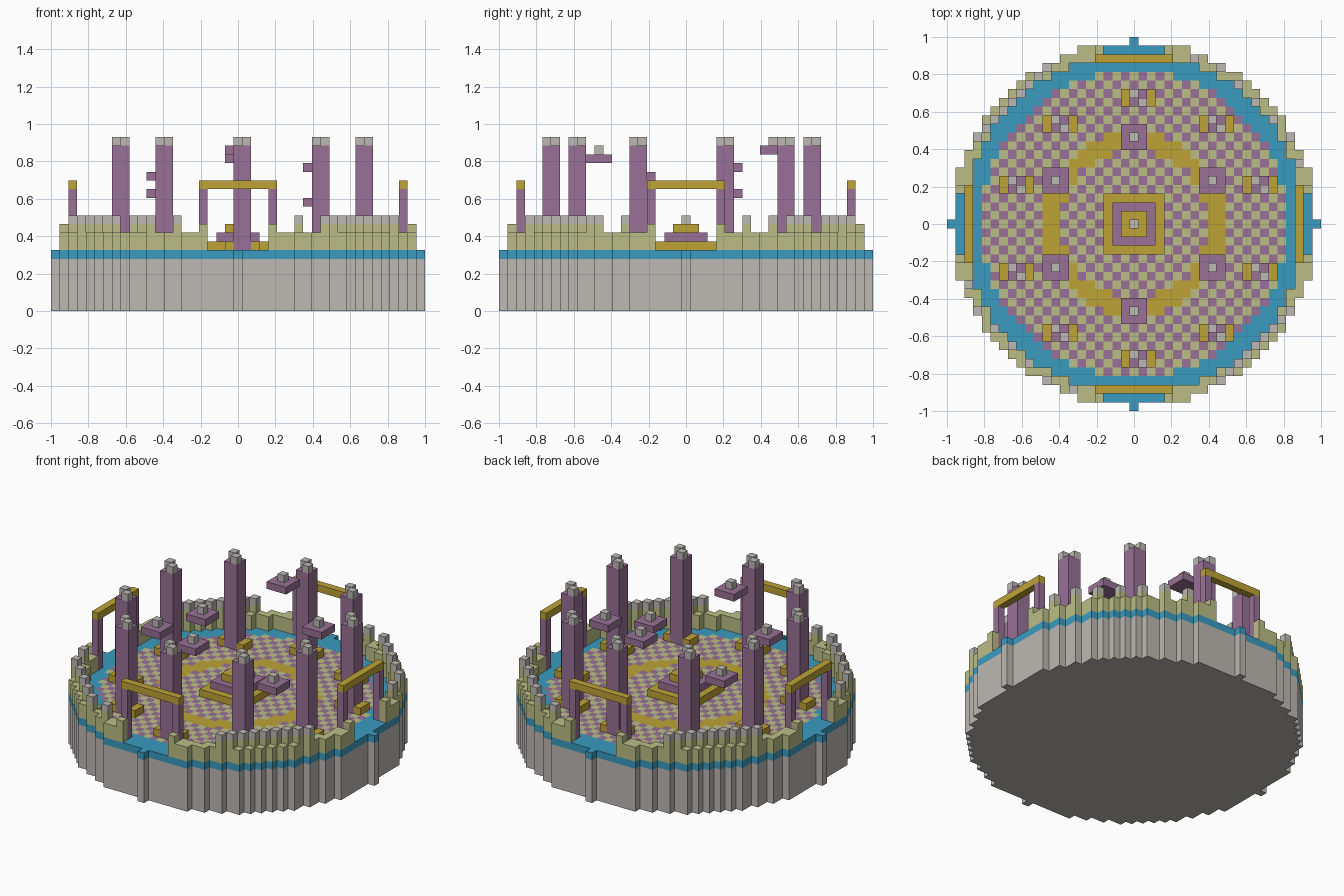
import bpy, bmesh, math

cube = bpy.data.objects.get("Cube")
if cube:
    bpy.data.objects.remove(cube, do_unlink=True)

U = 2 / 43      # size of one block
R = 21          # arena radius in blocks


def linear(c):
    c /= 255
    return c / 12.92 if c <= 0.04045 else ((c + 0.055) / 1.055) ** 2.4


def material(name, *rgb):
    m = bpy.data.materials.new(name)
    m.use_nodes = True
    col = tuple(linear(c) for c in rgb) + (1,)
    m.diffuse_color = col
    m.node_tree.nodes["Principled BSDF"].inputs["Base Color"].default_value = col
    return m


STONE = material("pale stone", 189, 185, 180)
SAND = material("sandy green", 187, 190, 134)
PURPLE = material("dusty purple", 152, 113, 150)
GOLD = material("old gold", 190, 163, 54)
BLUE = material("water blue", 58, 156, 192)


def blocks(name, cells, z0, z1, mat, top_rule=None):
    """Extrude a set of grid cells between two block heights, outer faces only."""
    cells = set(cells)
    mats = [mat] + [m for m in (SAND, PURPLE, GOLD) if top_rule]
    bm = bmesh.new()
    cache = {}

    def vert(x, y, z):
        key = (x, y, z)
        if key not in cache:
            cache[key] = bm.verts.new((x * U, y * U, z * U))
        return cache[key]

    for x, y in cells:
        ring = [(x - .5, y - .5), (x + .5, y - .5), (x + .5, y + .5), (x - .5, y + .5)]
        top = bm.faces.new([vert(*p, z1) for p in ring])
        if top_rule:
            top.material_index = mats.index(top_rule(x, y))
        bm.faces.new([vert(*p, z0) for p in reversed(ring)])
        for i, (dx, dy) in enumerate(((0, -1), (1, 0), (0, 1), (-1, 0))):
            if (x + dx, y + dy) not in cells:
                a, b = ring[i], ring[(i + 1) % 4]
                bm.faces.new([vert(*a, z0), vert(*b, z0), vert(*b, z1), vert(*a, z1)])
    me = bpy.data.meshes.new(name)
    bm.to_mesh(me)
    bm.free()
    for m in mats:
        me.materials.append(m)
    ob = bpy.data.objects.new(name, me)
    bpy.context.collection.objects.link(ob)
    return ob


def rect(x0, x1, y0, y1):
    return [(x, y) for x in range(x0, x1 + 1) for y in range(y0, y1 + 1)]


def square(x, y, r):
    return rect(x - r, x + r, y - r, y + r)


# Round base and the water layer whose top carries the tiled floor
disc = [(x, y) for x, y in square(0, 0, R) if x * x + y * y <= R * R]


def floor_rule(x, y):
    r = math.hypot(x, y)
    if r > 17.5:
        return BLUE
    if 8.5 <= r < 10.5:
        return GOLD
    return SAND if (x + y) % 2 else PURPLE


blocks("base", disc, 0, 6, STONE)
blocks("water_and_floor", disc, 6, 7, BLUE, floor_rule)

# Ring wall with four gate openings, gate piers and capped teeth
wall = [c for c in disc if math.hypot(*c) >= 19.5 and min(abs(c[0]), abs(c[1])) > 3]
piers = [c for c in wall if min(abs(c[0]), abs(c[1])) == 4]
teeth = [(x, y) for x, y in wall if (x - y) % 4 == 0 and min(abs(x), abs(y)) > 6
         or (x - y) % 4 == 0 and abs(abs(x) - abs(y)) < 3]
blocks("ring_wall", wall, 7, 9, SAND)
blocks("wall_teeth", set(teeth + piers), 9, 10, SAND)
blocks("teeth_caps", teeth, 10, 11, STONE)

# Gates: two posts and a lintel on each side
for side, (dx, dy) in {"front": (0, -1), "back": (0, 1), "left": (1, 0), "right": (-1, 0)}.items():
    span = [(19 * dx + t * dy, 19 * dy + t * dx) for t in range(-4, 5)]
    blocks(side + "_gate_posts", [span[0], span[-1]], 7, 14, PURPLE)
    blocks(side + "_gate_lintel", span, 14, 15, GOLD)

# Ten pillars with gold feet and two corner caps
for i in range(10):
    a = math.radians(90 + 36 * i)
    x, y = round(15 * math.cos(a)), round(15 * math.sin(a))
    n = str(i + 1)
    blocks("pillar_" + n, rect(x, x + 1, y - 1, y), 7, 19, PURPLE)
    blocks("pillar_caps_" + n, [(x, y), (x + 1, y - 1)], 19, 20, STONE)
    blocks("pillar_feet_" + n, rect(x - 1, x - 1, y - 1, y) + rect(x + 2, x + 2, y - 1, y),
           7, 8, GOLD)

# Floating platforms at differing heights
for i, z in enumerate((16, 18, 13, 15, 17, 12)):
    a = math.radians(30 + 60 * i)
    x, y = round(10 * math.cos(a)), round(10 * math.sin(a))
    blocks("platform_%d" % (i + 1), square(x, y, 1), z, z + 1, PURPLE)
    blocks("platform_stone_%d" % (i + 1), [(x, y)], z + 1, z + 2, STONE)

# Stepped altar in the centre
for i, mat in enumerate((GOLD, PURPLE, GOLD, STONE)):
    blocks("altar_step_%d" % (i + 1), square(0, 0, 3 - i), 7 + i, 8 + i, mat)
